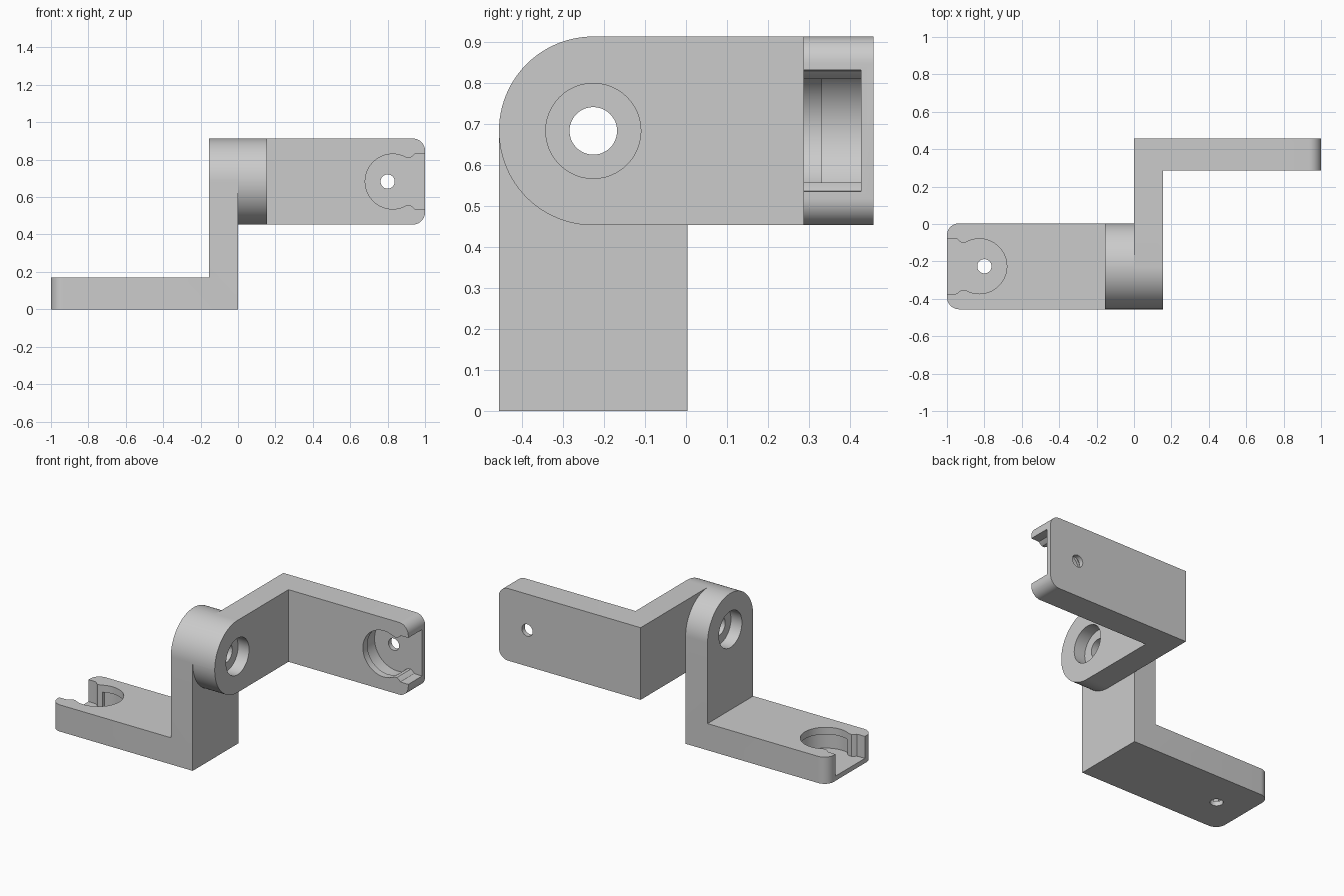
import bpy, bmesh, math
from mathutils import Matrix, Vector

cube = bpy.data.objects.get("Cube")
if cube:
    bpy.data.objects.remove(cube, do_unlink=True)

grey = bpy.data.materials.new("light grey")
grey.use_nodes = True
colour = (0.6, 0.6, 0.6, 1)
grey.diffuse_color = colour
grey.node_tree.nodes["Principled BSDF"].inputs["Base Color"].default_value = colour

WIDTH, HEIGHT, ARM, WALL = 0.46, 0.913, 0.17, 0.155
FRONT = -0.456
MID = FRONT + WIDTH / 2
PIVOT = HEIGHT - WIDTH / 2
SEAT_X, SEAT_R, FLOOR = -0.827, 0.147, 0.03


def prism(bm, points, direction):
    """Extrude a flat outline along a direction into a closed solid."""
    face = bm.faces.new([bm.verts.new(p) for p in points])
    ext = bmesh.ops.extrude_face_region(bm, geom=[face], use_keep_orig=True)
    verts = [v for v in ext["geom"] if isinstance(v, bmesh.types.BMVert)]
    bmesh.ops.translate(bm, verts=verts, vec=direction)
    bmesh.ops.recalc_face_normals(bm, faces=bm.faces)


def make_object(name, bm):
    mesh = bpy.data.meshes.new(name)
    bm.to_mesh(mesh)
    bm.free()
    obj = bpy.data.objects.new(name, mesh)
    bpy.context.collection.objects.link(obj)
    mesh.materials.append(grey)
    return obj


def arc(cx, cy, r, start, end, count):
    return [(cx + r * math.cos(start + (end - start) * i / count),
             cy + r * math.sin(start + (end - start) * i / count))
            for i in range(count + 1)]


def cut(target, points, direction):
    bm = bmesh.new()
    prism(bm, points, direction)
    cutter = make_object("cutter", bm)
    cutter.hide_render = True
    mod = target.modifiers.new("cut", 'BOOLEAN')
    mod.operation, mod.solver, mod.object = 'DIFFERENCE', 'EXACT', cutter
    bpy.context.view_layer.objects.active = target
    bpy.ops.object.modifier_apply(modifier=mod.name)
    bpy.data.objects.remove(cutter, do_unlink=True)


def cut_down(target, outline, low, high):
    cut(target, [(x, y, low) for x, y in outline], (0, 0, high - low))


def cut_across(target, radius, low, high):
    ring = arc(MID, PIVOT, radius, 0, math.tau, 48)[:-1]
    cut(target, [(low, y, z) for y, z in ring], (high - low, 0, 0))


def round_edges(bm, test, radius, segments):
    edges = [e for e in bm.edges if all(test(v.co) for v in e.verts)]
    bmesh.ops.bevel(bm, geom=edges, offset=radius, segments=segments,
                    profile=0.5, affect='EDGES')


# L-shaped bracket body with rounded arm corners and a rounded pivot end
bm = bmesh.new()
profile = [(-1, 0), (0, 0), (0, HEIGHT), (-WALL, HEIGHT), (-WALL, ARM), (-1, ARM)]
prism(bm, [(x, FRONT, z) for x, z in profile], (0, WIDTH, 0))
for test, axis, radius, segments in (
        (lambda c: c.x < -0.99, 2, 0.065, 10),
        (lambda c: c.z > HEIGHT - 0.01, 0, WIDTH / 2 - 0.0005, 24)):
    edges = [e for e in bm.edges if all(test(v.co) for v in e.verts)
             and abs((e.verts[0].co - e.verts[1].co).normalized()[axis]) > 0.9]
    bmesh.ops.bevel(bm, geom=edges, offset=radius, segments=segments,
                    profile=0.5, affect='EDGES')
lower = make_object("lower_bracket", bm)

# Pivot bolt hole and its counterbore
cut_across(lower, 0.058, -WALL - 0.1, 0.1)
cut_across(lower, 0.116, -WALL - 0.1, -WALL / 2)

# Round seat opening through a narrow neck to the arm end
neck = math.radians(120)
outline = arc(SEAT_X, MID, SEAT_R, -neck, neck, 48)
lip = [(-0.92, 0.126), (-0.932, 0.134), (-0.945, 0.146), (-0.96, 0.148), (-1.1, 0.148)]
outline += [(x, MID + y) for x, y in lip]
outline += [(x, MID - y) for x, y in reversed(lip)]
cut_down(lower, outline, FLOOR, ARM + 0.1)

# Undercut below the seat rim, and the screw hole in its floor
undercut = [p for p in arc(SEAT_X, MID, 0.163, -math.pi, math.pi, 64) if p[0] > -0.89]
cut_down(lower, undercut, FLOOR, 0.125)
cut_down(lower, arc(-0.8, MID, 0.038, 0, math.tau, 32)[:-1], -0.1, FLOOR + 0.05)

# Smooth rounded surfaces, sharp edges kept
bpy.ops.object.select_all(action='DESELECT')
lower.select_set(True)
bpy.context.view_layer.objects.active = lower
bpy.ops.object.shade_smooth_by_angle(angle=math.radians(25))

# Matching upper bracket, turned over about the shared pivot
upper = lower.copy()
upper.data = lower.data.copy()
upper.name = upper.data.name = "upper_bracket"
bpy.context.collection.objects.link(upper)
upper.data.transform(Matrix(((-1, 0, 0, 0),
                             (0, 0, -1, MID + PIVOT),
                             (0, -1, 0, MID + PIVOT),
                             (0, 0, 0, 1))))
